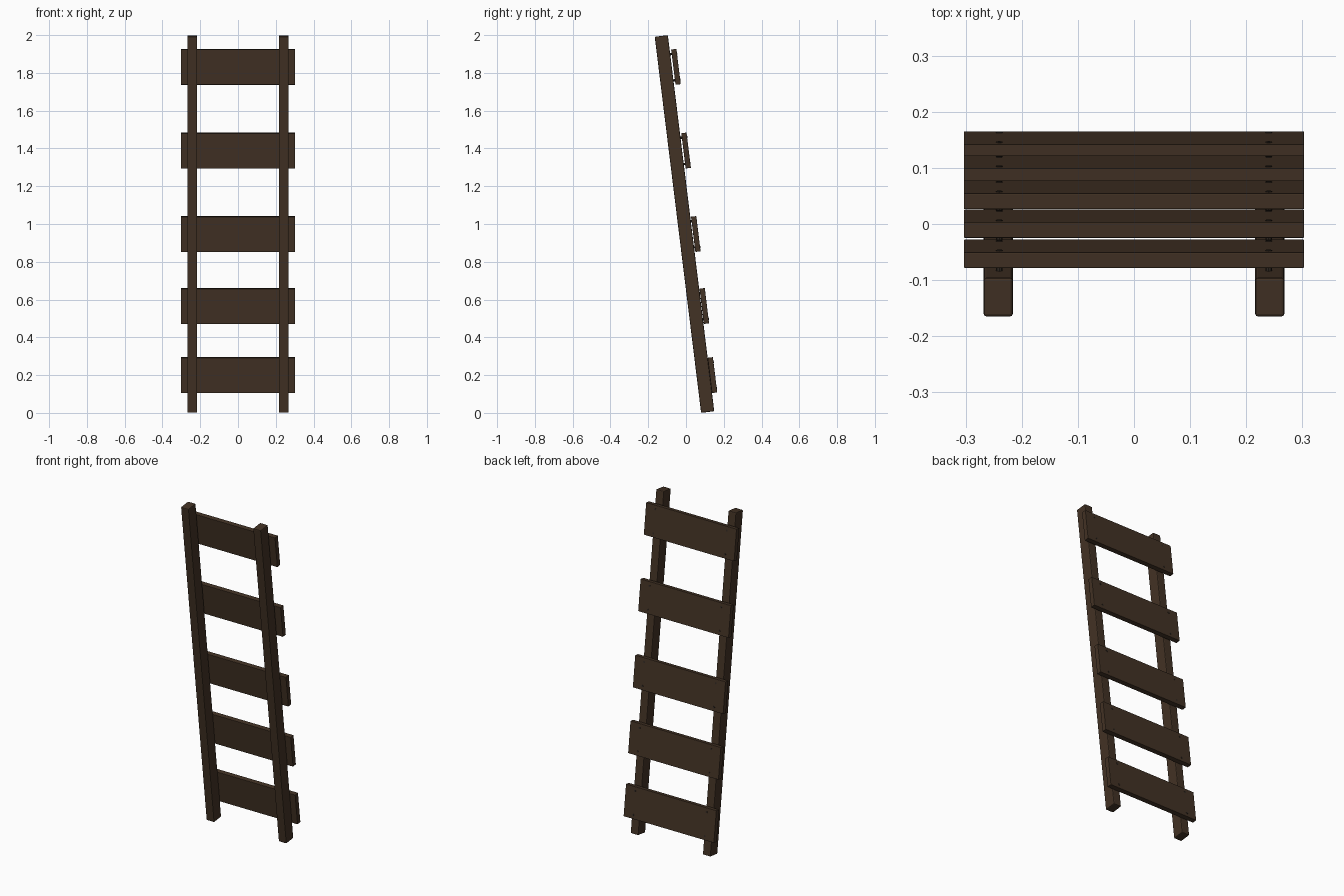
import bpy, bmesh, math
from mathutils import Matrix, Vector

if "Cube" in bpy.data.objects:
    bpy.data.objects.remove(bpy.data.objects["Cube"])

TILT = math.radians(7.03)
LEAN = Matrix.Translation((0, -0.008, 1)) @ Matrix.Rotation(TILT, 4, 'X')
RAIL_X, RAIL_W, RAIL_D, RAIL_L = 0.242, 0.052, 0.07, 2.006
PLANK_W, PLANK_T, PLANK_H = 0.606, 0.028, 0.188


def material(name, color):
    mat = bpy.data.materials.new(name)
    mat.diffuse_color = (*color, 1)
    mat.use_nodes = True
    mat.node_tree.nodes["Principled BSDF"].inputs["Base Color"].default_value = mat.diffuse_color
    return mat


wood = material("dark_wood", (0.055, 0.032, 0.018))
iron = material("dark_nail", (0.03, 0.022, 0.016))


def add_object(name, bm, center, mat):
    # Place a part in the leaning ladder frame
    mesh = bpy.data.meshes.new(name)
    bm.to_mesh(mesh)
    bm.free()
    mesh.materials.append(mat)
    ob = bpy.data.objects.new(name, mesh)
    ob.matrix_world = LEAN @ Matrix.Translation(center)
    bpy.context.collection.objects.link(ob)
    return ob


def board(name, center, size, bevel):
    bm = bmesh.new()
    bmesh.ops.create_cube(bm, size=1)
    bmesh.ops.scale(bm, vec=Vector(size), verts=bm.verts)
    ob = add_object(name, bm, center, wood)
    mod = ob.modifiers.new("Worn edges", 'BEVEL')
    mod.width = bevel
    mod.segments = 2


def nail(name, center, length):
    bm = bmesh.new()
    bmesh.ops.create_cone(bm, cap_ends=True, segments=8, radius1=0.006,
                          radius2=0.006, depth=length,
                          matrix=Matrix.Rotation(math.pi / 2, 4, 'X'))
    add_object(name, bm, center, iron)


# Side rails
for side, sx in (("left", -1), ("right", 1)):
    board(f"{side}_rail", (sx * RAIL_X, 0, 0), (RAIL_W, RAIL_D, RAIL_L), 0.005)

# Plank rungs: world height and gap behind the rails, with four nails each
rungs = [(0.2, 0.0), (0.566, 0.002), (0.947, 0.004), (1.389, 0.007), (1.832, 0.008)]
for i, (height, gap) in enumerate(rungs, 1):
    y = RAIL_D / 2 + gap + PLANK_T / 2
    z = (height - 1 - y * math.sin(TILT)) / math.cos(TILT)
    board(f"rung_plank_{i}", (0, y, z), (PLANK_W, PLANK_T, PLANK_H), 0.0015)
    back = y + PLANK_T / 2 + 0.0015
    length = back - RAIL_D / 2 + 0.01
    for sx in (-1, 1):
        for sz in (-1, 1):
            nail(f"nail_{i}", (sx * 0.24, back - length / 2, z + sz * 0.07), length)
